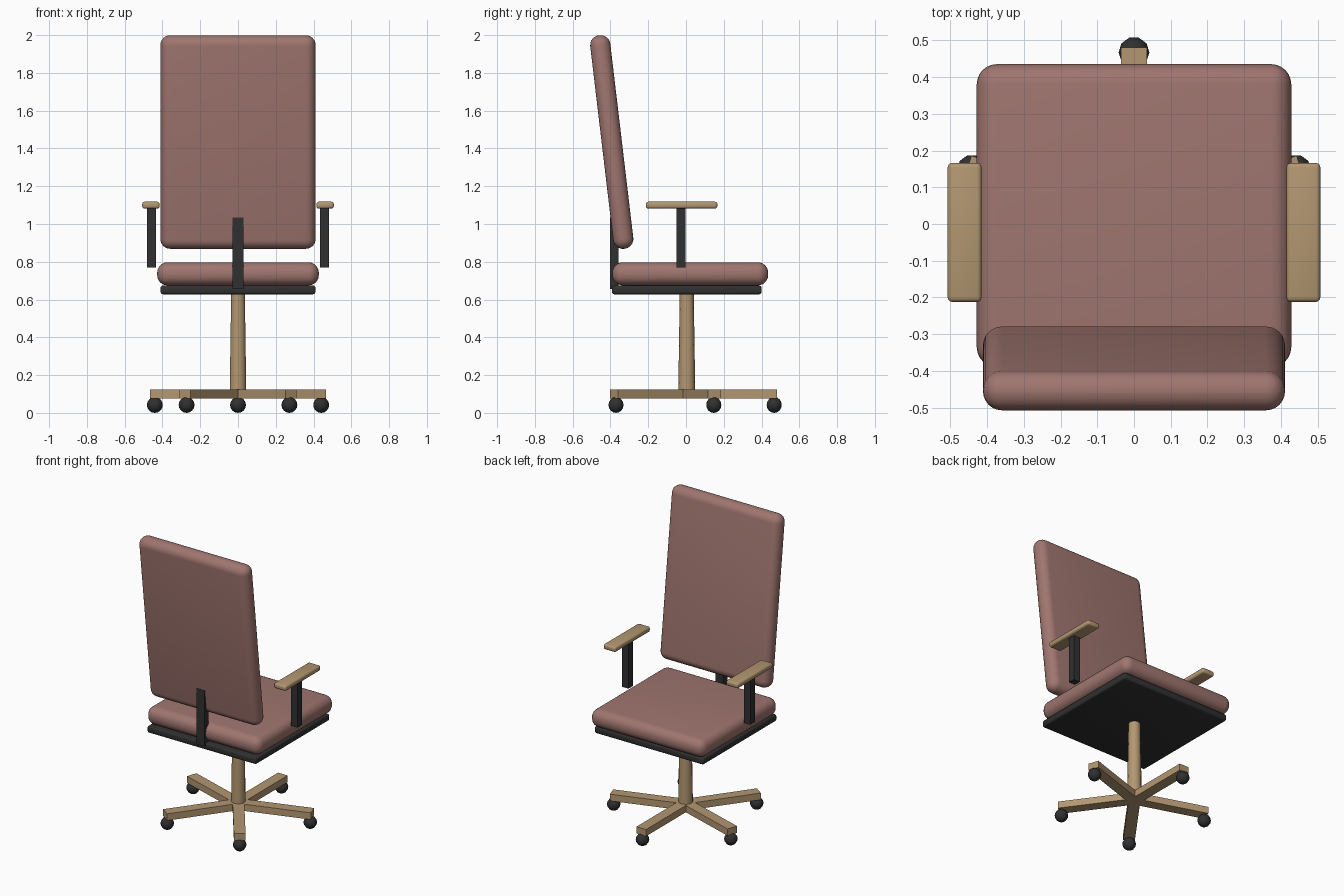
import bpy, bmesh, math
from mathutils import Matrix, Vector

if "Cube" in bpy.data.objects:
    bpy.data.objects.remove(bpy.data.objects["Cube"])


def material(name, rgb):
    m = bpy.data.materials.new(name)
    m.diffuse_color = (*rgb, 1)
    m.use_nodes = True
    m.node_tree.nodes["Principled BSDF"].inputs["Base Color"].default_value = m.diffuse_color
    return m


FABRIC = material("fabric", (0.35, 0.18, 0.16))
WOOD = material("wood", (0.45, 0.31, 0.165))
DARK = material("dark", (0.03, 0.03, 0.03))
BASE_Y = 0.004


def finish(name, bm, mat, smooth=None):
    mesh = bpy.data.meshes.new(name)
    bm.to_mesh(mesh)
    bm.free()
    mesh.materials.append(mat)
    ob = bpy.data.objects.new(name, mesh)
    bpy.context.collection.objects.link(ob)
    if smooth:
        bpy.ops.object.select_all(action='DESELECT')
        bpy.context.view_layer.objects.active = ob
        ob.select_set(True)
        bpy.ops.object.shade_smooth_by_angle(angle=math.radians(smooth))
    return ob


def box(name, lo, hi, mat, bevel=0, segments=3):
    """Box between two corners, with its origin in the middle."""
    lo, hi = Vector(lo), Vector(hi)
    bm = bmesh.new()
    bmesh.ops.create_cube(bm, size=1)
    bmesh.ops.scale(bm, vec=hi - lo, verts=bm.verts)
    if bevel:
        bmesh.ops.bevel(bm, geom=bm.edges[:], offset=bevel, segments=segments,
                        profile=0.5, affect='EDGES')
    ob = finish(name, bm, mat, 40 if bevel else None)
    ob.location = (lo + hi) / 2
    return ob


# Seat cushion and the plate under it
box("seat", (-0.428, -0.39, 0.675), (0.428, 0.435, 0.797), FABRIC, 0.055, 6)
box("seat_plate", (-0.41, -0.392, 0.628), (0.41, 0.40, 0.674), DARK, 0.012)

# Tilted backrest and its upright support
back = box("backrest", (-0.411, -0.4465, 0.865), (0.411, -0.3395, 2.003), FABRIC, 0.052, 6)
back.rotation_euler.x = 0.118
box("back_support", (-0.03, -0.402, 0.655), (0.03, -0.357, 1.035), DARK)

# Armrests with posts on both sides
for side, s in (("left", -1), ("right", 1)):
    xs = sorted((s * 0.415, s * 0.507))
    box(f"{side}_armrest", (xs[0], -0.212, 1.082), (xs[1], 0.166, 1.118), WOOD, 0.012)
    xs = sorted((s * 0.434, s * 0.482))
    box(f"{side}_arm_post", (xs[0], -0.05, 0.77), (xs[1], -0.002, 1.09), DARK)

# Slightly tapered column
bm = bmesh.new()
bmesh.ops.create_cone(bm, cap_ends=True, segments=14, radius1=0.045, radius2=0.037,
                      depth=0.53)
column = finish("column", bm, WOOD, 40)
column.location = (0, BASE_Y, 0.37)

# Five-star base with ball casters
for i in range(5):
    a = math.radians(90 + 72 * i)
    leg = box(f"base_leg_{i + 1}", (0, -0.036, 0.077), (0.477, 0.036, 0.123), WOOD)
    leg.rotation_euler.z = a
    leg.location = (0.2385 * math.cos(a), BASE_Y + 0.2385 * math.sin(a), 0.10)

    bm = bmesh.new()
    bmesh.ops.create_uvsphere(bm, u_segments=10, v_segments=8, radius=0.042,
                              matrix=Matrix.Rotation(math.radians(18), 4, 'Z'))
    ball = finish(f"caster_{i + 1}", bm, DARK, 60)
    ball.location = (0.463 * math.cos(a), BASE_Y + 0.463 * math.sin(a), 0.042)
